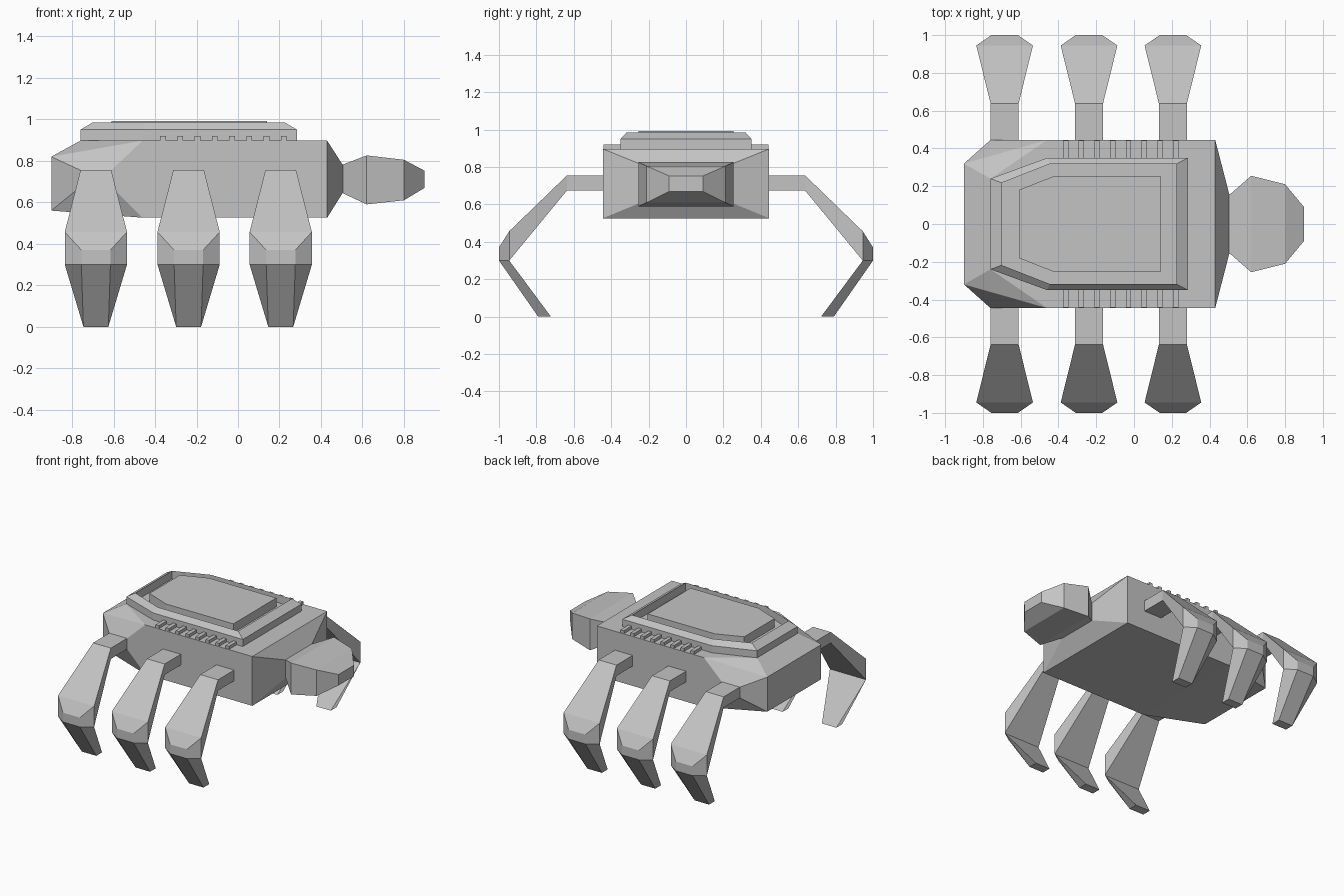
import bpy
import bmesh

if "Cube" in bpy.data.objects:
    bpy.data.objects.remove(bpy.data.objects["Cube"], do_unlink=True)

grey = bpy.data.materials.new("plain_grey")
grey.use_nodes = True
grey.diffuse_color = (0.55, 0.55, 0.55, 1)
grey.node_tree.nodes["Principled BSDF"].inputs["Base Color"].default_value = grey.diffuse_color


def finish(name, bm):
    bmesh.ops.recalc_face_normals(bm, faces=bm.faces)
    mesh = bpy.data.meshes.new(name)
    bm.to_mesh(mesh)
    bm.free()
    mesh.materials.append(grey)
    obj = bpy.data.objects.new(name, mesh)
    bpy.context.collection.objects.link(obj)
    return obj


def symmetric(name, points, faces, axis):
    """Faces are spelled with point letters; a capital is the mirrored point."""
    bm = bmesh.new()
    verts = {}
    for key, co in points.items():
        verts[key] = bm.verts.new(co)
        other = list(co)
        other[axis] = -other[axis]
        verts[key.upper()] = bm.verts.new(other)
    for word in faces.split():
        bm.faces.new([verts[k] for k in word])
        if set(word.swapcase()) != set(word):
            bm.faces.new([verts[k] for k in word.swapcase()])
    return finish(name, bm)


def loft(name, rings):
    bm = bmesh.new()
    loops = [[bm.verts.new(co) for co in ring] for ring in rings]
    for lo, hi in zip(loops, loops[1:]):
        for i in range(len(lo)):
            j = (i + 1) % len(lo)
            bm.faces.new((lo[i], lo[j], hi[j], hi[i]))
    bm.faces.new(loops[0])
    bm.faces.new(loops[-1])
    return finish(name, bm)


def outline(half, z):
    """Closed plan outline from the points on its left half."""
    return [(x, y, z) for x, y in half] + [(x, -y, z) for x, y in reversed(half)]


def section(x, y, low, high):
    return [(x, -y, low), (x, y, low), (x, y, high), (x, -y, high)]


# Body: faceted hull, tapered to the neck, rear sides folded round the leg roots
side, top, base = 0.445, 0.897, 0.526
hull = {
    "t": (0.43, side, top), "u": (0.43, side, base),
    "m": (-0.46, side, top), "n": (-0.46, side, base),
    "r": (-0.9, 0.32, 0.82), "q": (-0.9, 0.32, 0.56),
    "s": (-0.76, 0.24, top),
    "a": (-0.76, side, 0.755), "b": (-0.76, side, 0.674),
    "c": (-0.61, side, 0.755), "d": (-0.61, side, 0.674),
    "k": (0.505, 0.155, 0.78), "l": (0.505, 0.155, 0.646),
}
symmetric("body", hull,
          "tmsSMT sSRr mrs rqQR tmcdnu mrac rabq qbdn acdb "
          "unNU nqQN tTKk uULl tklu kKLl", 1)

# Head: blunt lofted block
loft("head", [section(0.5, 0.15, 0.646, 0.78),
              section(0.62, 0.255, 0.59, 0.826),
              section(0.8, 0.21, 0.61, 0.805),
              section(0.9, 0.09, 0.67, 0.752)])

# Back plate: bevelled rim with a sunken floor, and a raised panel inside
rim = [(0.285, 0.35), (-0.46, 0.35), (-0.76, 0.24)]
lip = [(0.225, 0.318), (-0.445, 0.318), (-0.7, 0.218)]
panel = [(0.14, 0.255), (-0.42, 0.255), (-0.61, 0.18)]
loft("back_rim", [outline(rim, 0.89), outline(rim, 0.95),
                  outline(lip, 0.985), outline(lip, 0.925)])
loft("back_panel", [outline(panel, 0.92), outline(panel, 0.992)])

# Ribs: a row of small bars along each side of the plate
for sign, label in ((1, "left"), (-1, "right")):
    for i in range(8):
        x = -0.362 + i * 0.0832
        loft(f"rib_{label}_{i + 1}",
             [[(x + dx, sign * y, z) for dx, y in
               ((-0.014, 0.345), (0.014, 0.345), (0.014, 0.442), (-0.014, 0.442))]
              for z in (0.89, 0.92)])

# Legs: arm, flared shin, faceted knee and tapering foot
limb = {
    "r": (0.074, 0.42, 0.755), "s": (0.074, 0.42, 0.674),
    "e": (0.074, 0.637, 0.755), "f": (0.074, 0.637, 0.674),
    "a": (0.15, 0.945, 0.457), "d": (0.15, 0.945, 0.3),
    "b": (0.07, 1.0, 0.37), "c": (0.07, 1.0, 0.3),
    "g": (0.06, 0.79, 0), "h": (0.06, 0.722, 0),
}
for sign, label in ((1, "left"), (-1, "right")):
    points = {k: (x, sign * y, z) for k, (x, y, z) in limb.items()}
    for place, x in (("rear", -0.685), ("middle", -0.238), ("front", 0.206)):
        leg = symmetric(f"{place}_leg_{label}", points,
                        "reER eaAE abBA bcCB cgGC ghHG hdDH dfFD fsSF srRS "
                        "rsfe efda abcd dcgh", 0)
        leg.location.x = x
